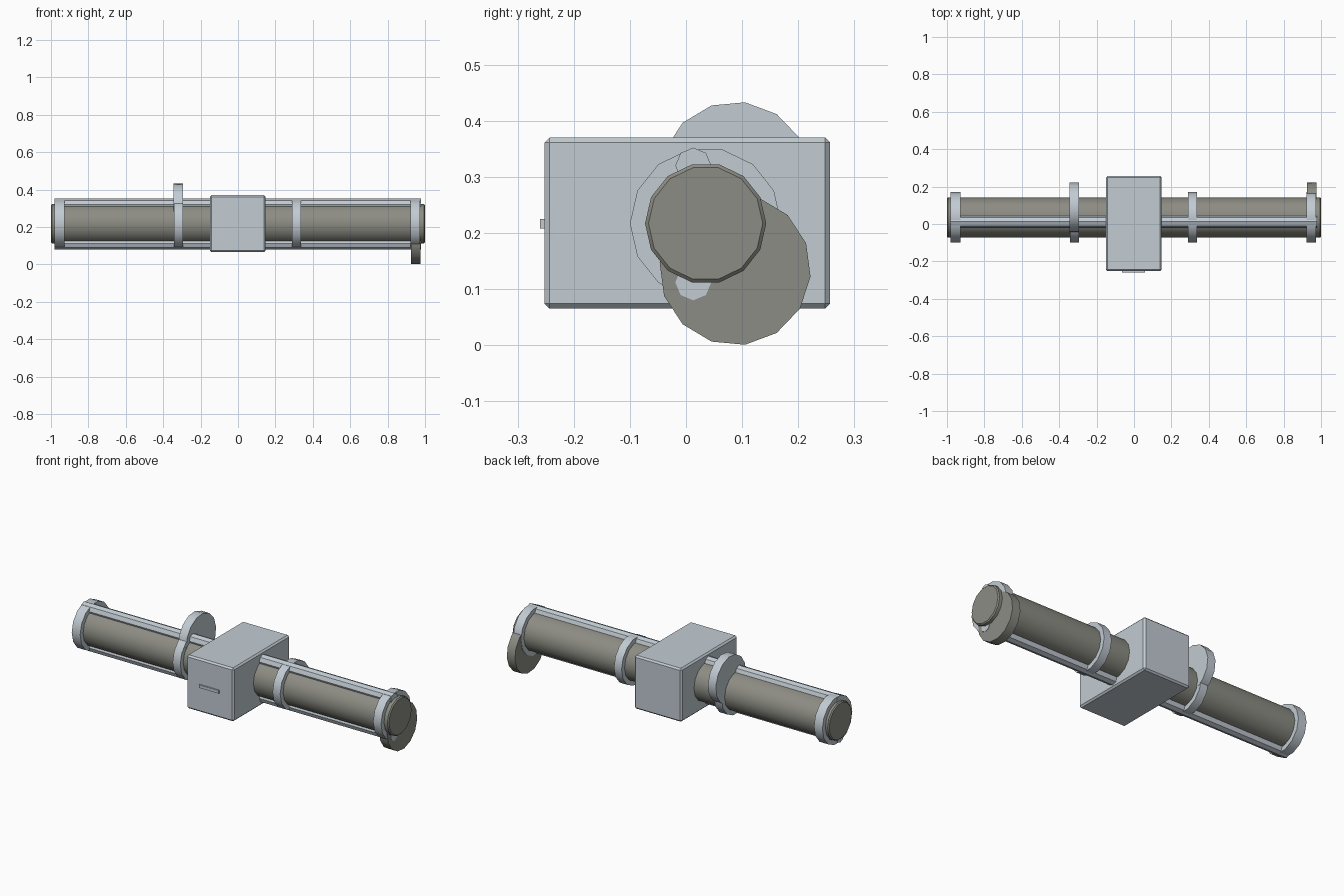
import bpy, bmesh, math

if "Cube" in bpy.data.objects:
    bpy.data.objects.remove(bpy.data.objects["Cube"])


def material(name, rgb):
    m = bpy.data.materials.new(name)
    m.diffuse_color = (*rgb, 1.0)
    m.use_nodes = True
    m.node_tree.nodes["Principled BSDF"].inputs["Base Color"].default_value = m.diffuse_color
    return m


PALE = material("pale_blue_grey", (0.54, 0.60, 0.65))
GREY = material("warm_grey", (0.265, 0.265, 0.232))


def finish(name, bm, mat, bevel=0.0, smooth=False):
    bmesh.ops.recalc_face_normals(bm, faces=bm.faces)
    me = bpy.data.meshes.new(name)
    bm.to_mesh(me)
    bm.free()
    me.materials.append(mat)
    ob = bpy.data.objects.new(name, me)
    bpy.context.collection.objects.link(ob)
    if bevel:
        mod = ob.modifiers.new("bevel", "BEVEL")
        mod.width, mod.segments = bevel, 1
        mod.limit_method = "ANGLE"
        mod.angle_limit = math.radians(40)
    if smooth:
        bpy.ops.object.select_all(action="DESELECT")
        ob.select_set(True)
        bpy.context.view_layer.objects.active = ob
        bpy.ops.object.shade_smooth_by_angle(angle=math.radians(30))
    return ob


def x_cylinder(name, x0, x1, y, z, r, sides, turn, mat, **kw):
    """Prism along x; turn is the angle in degrees of its first corner."""
    bm = bmesh.new()
    ring = []
    for i in range(sides):
        a = math.radians(turn) + i * math.tau / sides
        ring.append(bm.verts.new((x0, y + r * math.cos(a), z + r * math.sin(a))))
    cap = bm.faces.new(ring)
    ext = bmesh.ops.extrude_face_region(bm, geom=[cap], use_keep_orig=True)
    verts = [v for v in ext["geom"] if isinstance(v, bmesh.types.BMVert)]
    bmesh.ops.translate(bm, verts=verts, vec=(x1 - x0, 0, 0))
    return finish(name, bm, mat, **kw)


def block(name, lo, hi, mat, bevel=0.0):
    bm = bmesh.new()
    bmesh.ops.create_cube(bm, size=1)
    for v in bm.verts:
        v.co = [(l + h) / 2 + c * (h - l) for l, h, c in zip(lo, hi, v.co)]
    return finish(name, bm, mat, bevel=bevel)


CY, CZ = 0.035, 0.217   # tube axis

# Long tube with chamfered ends
x_cylinder("main_tube", -1.0, 1.0, CY, CZ, 0.108, 14, 0, GREY, bevel=0.006, smooth=True)

# Collars around the tube
for name, x0, x1 in (("left_end_collar", -0.98, -0.927), ("left_mid_collar", -0.343, -0.295),
                     ("right_mid_collar", 0.288, 0.336), ("right_end_collar", 0.923, 0.973)):
    x_cylinder(name, x0, x1, CY, CZ, 0.135, 14, 0, PALE, smooth=True)

# Offset discs beside two of the collars
x_cylinder("upper_disc", -0.344, -0.294, 0.0875, 0.299, 0.135, 14, 5.3, PALE, smooth=True)
x_cylinder("lower_disc", 0.925, 0.976, 0.0875, 0.1347, 0.135, 14, -5.3, GREY, smooth=True)

# Rails along the top and bottom of the tube
for name, z in (("top_rail", 0.32), ("bottom_rail", 0.112)):
    x_cylinder(name, -0.982, 0.978, 0.013, z, 0.032, 8, 0, PALE)

# Central housing with a thin plate on its front
block("housing", (-0.15, -0.252, 0.065), (0.148, 0.257, 0.37), PALE, bevel=0.009)
block("front_plate", (-0.065, -0.26, 0.208), (0.06, -0.251, 0.225), PALE)
